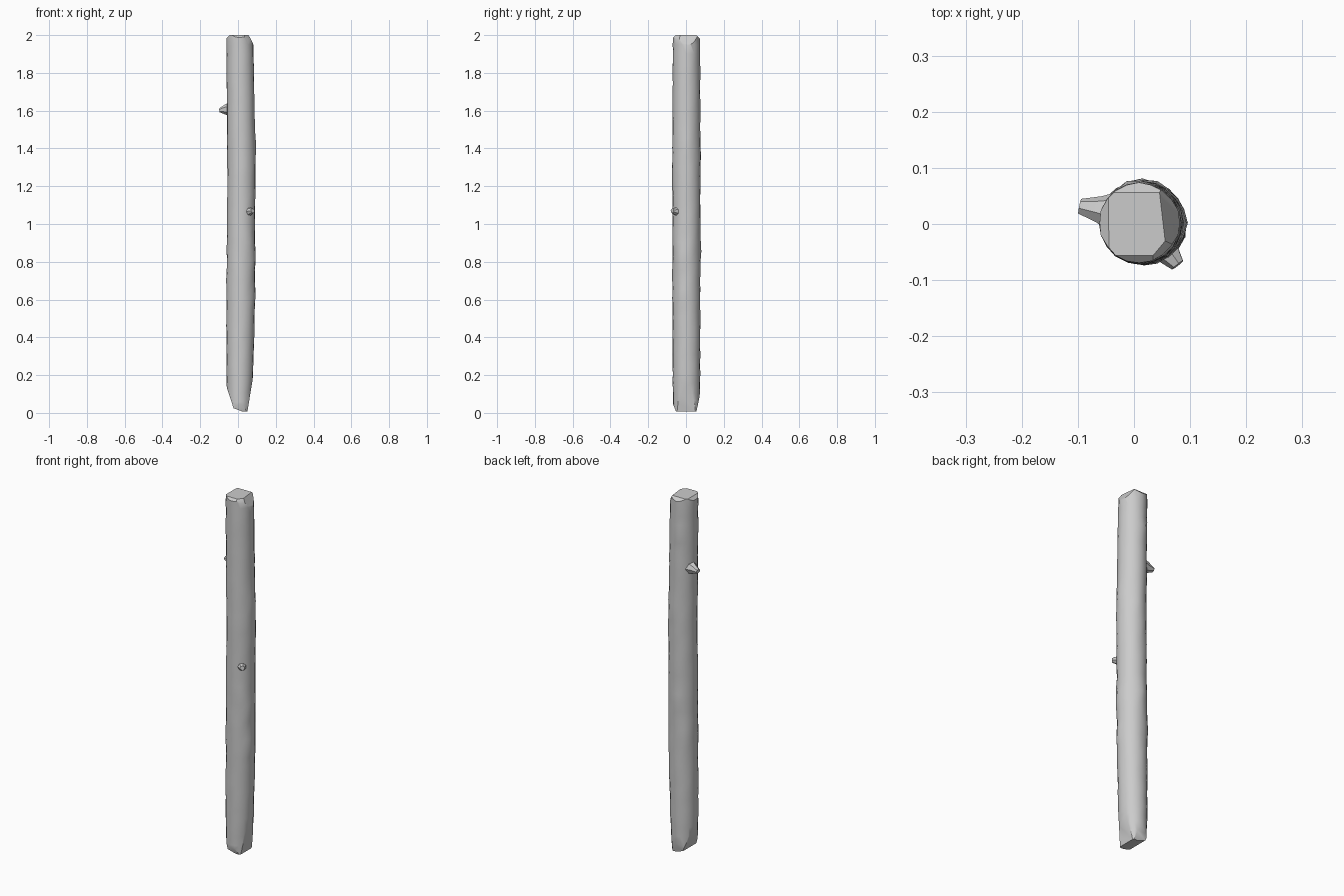
import bpy, bmesh, random
from math import pi, cos, sin, exp, atan2
from mathutils import Vector

if "Cube" in bpy.data.objects:
    bpy.data.objects.remove(bpy.data.objects["Cube"])

random.seed(4)

# trunk profile seen from the front: height, left edge, right edge, half depth
PROFILE = [(0.008, -0.056, 0.068, 0.070), (0.2, -0.062, 0.080, 0.073),
           (0.6, -0.061, 0.090, 0.074), (1.0, -0.058, 0.090, 0.074),
           (1.3, -0.056, 0.093, 0.075), (1.6, -0.059, 0.087, 0.073),
           (1.85, -0.061, 0.084, 0.072), (2.0, -0.062, 0.080, 0.071)]
# bark swellings: angle, height, bulge, vertical spread
BUMPS = [(-0.3, 0.62, 0.006, 0.04), (-0.5, 0.82, 0.007, 0.05),
         (0.2, 0.83, 0.006, 0.03), (1.75, 0.86, 0.006, 0.04),
         (1.8, 1.8, 0.006, 0.03), (0.0, 1.42, 0.006, 0.05),
         (3.4, 0.72, 0.004, 0.03), (2.4, 0.66, 0.006, 0.05),
         (-0.9, 0.9, 0.005, 0.04), (1.3, 1.36, 0.005, 0.03)]
SIDES, ROWS = 20, 40


def section(z):
    for a, b in zip(PROFILE, PROFILE[1:]):
        if z <= b[0] + 1e-6:
            t = (z - a[0]) / (b[0] - a[0])
            return [p + (q - p) * t for p, q in zip(a[1:], b[1:])]


def finish(bm, name, angle):
    bmesh.ops.recalc_face_normals(bm, faces=bm.faces)
    me = bpy.data.meshes.new(name)
    bm.to_mesh(me)
    bm.free()
    ob = bpy.data.objects.new(name, me)
    bpy.context.collection.objects.link(ob)
    bpy.ops.object.select_all(action='DESELECT')
    ob.select_set(True)
    bpy.context.view_layer.objects.active = ob
    bpy.ops.object.shade_smooth_by_angle(angle=angle)


def loft(bm, rings):
    n = len(rings[0])
    for lo, hi in zip(rings, rings[1:]):
        for i in range(n):
            j = (i + 1) % n
            bm.faces.new((lo[i], lo[j], hi[j], hi[i]))
    bm.faces.new(rings[0][::-1])
    bm.faces.new(rings[-1])


# trunk
bm = bmesh.new()
rings = []
for r in range(ROWS + 1):
    z = 0.008 + 1.992 * r / ROWS
    left, right, depth = section(z)
    ring = []
    for i in range(SIDES):
        a = 2 * pi * i / SIDES
        grow = random.uniform(-0.0012, 0.0012)
        for ang, bz, amp, spread in BUMPS:
            d = atan2(sin(a - ang), cos(a - ang))
            grow += amp * exp(-(d / 0.3) ** 2 - ((z - bz) / spread) ** 2)
        ring.append(bm.verts.new(((left + right) / 2 + ((right - left) / 2 + grow) * cos(a),
                                  0.002 + (depth + grow) * sin(a), z)))
    rings.append(ring)
loft(bm, rings)

# axe-cut facets at both ends: point on the plane, outward direction
CUTS = [((0.052, 0, 2.0), (0.86, 0.1, 0.5)), ((0.06, -0.045, 1.98), (0.6, -0.5, 0.5)),
        ((-0.055, 0, 1.99), (-0.7, 0, 0.7)), ((0, 0.066, 1.99), (0, 0.7, 0.7)),
        ((0, -0.066, 1.99), (0, -0.7, 0.7)),
        ((-0.022, 0, 0.02), (-0.95, 0, -0.31)), ((0.052, 0, 0.02), (0.985, 0, -0.16)),
        ((0, 0.058, 0.02), (0, 0.97, -0.2)), ((0, -0.058, 0.02), (0, -0.93, -0.37)),
        ((0, 0, 0.016), (-0.35, 0, -0.93))]
for co, no in CUTS:
    res = bmesh.ops.bisect_plane(bm, geom=bm.verts[:] + bm.edges[:] + bm.faces[:], dist=1e-5,
                                 plane_co=Vector(co), plane_no=Vector(no).normalized(),
                                 clear_outer=True)
    edges = [e for e in bm.edges if e.is_boundary]
    if edges:
        bmesh.ops.holes_fill(bm, edges=edges, sides=0)
finish(bm, "trunk", 0.6)


# broken branch stubs: stations of centre and radius along a short limb
def stub(name, stations, sides=7):
    bm = bmesh.new()
    axis = (Vector(stations[-1][0]) - Vector(stations[0][0])).normalized()
    u = axis.cross(Vector((0, 0, 1))).normalized()
    v = axis.cross(u)
    loft(bm, [[bm.verts.new(Vector(c) + u * (r * cos(2 * pi * i / sides)) + v * (h * sin(2 * pi * i / sides)))
               for i in range(sides)] for c, r, h in stations])
    finish(bm, name, 0.7)


stub("upper_branch_stub", [((-0.03, 0.018, 1.607), 0.042, 0.042),
                           ((-0.062, 0.025, 1.606), 0.025, 0.030),
                           ((-0.097, 0.031, 1.602), 0.014, 0.011)])
stub("lower_branch_stub", [((0.052, -0.040, 1.065), 0.026, 0.026),
                           ((0.066, -0.058, 1.067), 0.020, 0.020),
                           ((0.078, -0.073, 1.070), 0.013, 0.012)])
